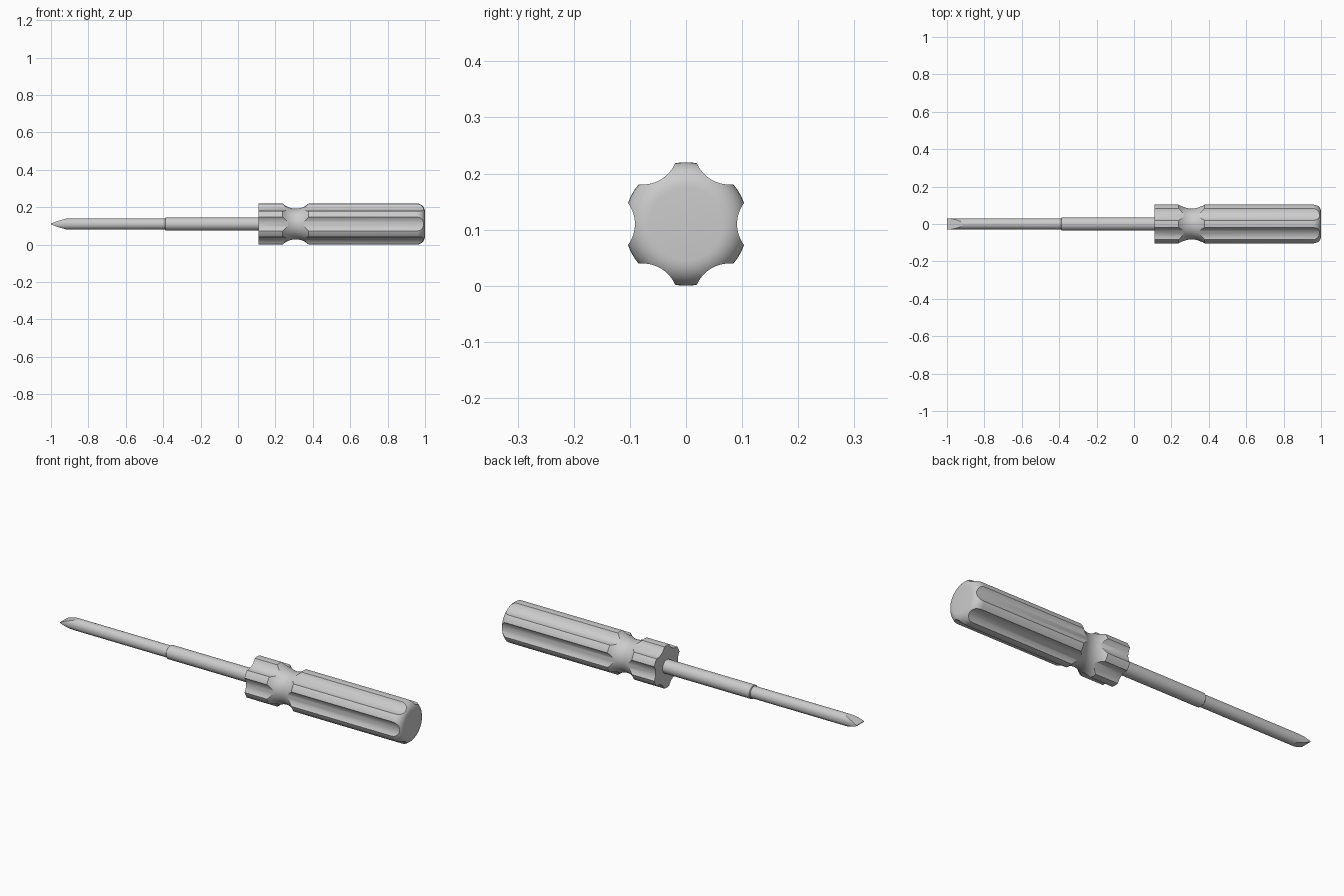
import bpy, bmesh, math

if "Cube" in bpy.data.objects:
    bpy.data.objects.remove(bpy.data.objects["Cube"], do_unlink=True)

R = 0.11          # handle radius, also the height of the axis
AXIS = R

grey = bpy.data.materials.new("plain grey")
grey.use_nodes = True
grey.diffuse_color = (0.6, 0.6, 0.6, 1)
grey.node_tree.nodes["Principled BSDF"].inputs["Base Color"].default_value = (0.6, 0.6, 0.6, 1)


def finish(name, bm):
    bmesh.ops.recalc_face_normals(bm, faces=bm.faces)
    mesh = bpy.data.meshes.new(name)
    bm.to_mesh(mesh)
    bm.free()
    mesh.materials.append(grey)
    ob = bpy.data.objects.new(name, mesh)
    bpy.context.collection.objects.link(ob)
    return ob


def add_lathe(bm, profile, sides, cy=0.0, cz=AXIS):
    """Rings of (x, radius) about an axis along x, capped at both ends."""
    rings = []
    for x, r in profile:
        angles = [math.tau * i / sides for i in range(sides)]
        rings.append([bm.verts.new((x, cy + r * math.cos(a), cz + r * math.sin(a))) for a in angles])
    for a, b in zip(rings, rings[1:]):
        for i in range(sides):
            j = (i + 1) % sides
            bm.faces.new((a[i], a[j], b[j], b[i]))
    bm.faces.new(rings[0])
    bm.faces.new(rings[-1])


def activate(ob):
    bpy.ops.object.select_all(action='DESELECT')
    ob.select_set(True)
    bpy.context.view_layer.objects.active = ob


def cut(ob, tool, operation):
    mod = ob.modifiers.new("cut", 'BOOLEAN')
    mod.operation = operation
    mod.solver = 'EXACT'
    mod.object = tool
    activate(ob)
    bpy.ops.object.modifier_apply(modifier=mod.name)
    bpy.data.objects.remove(tool, do_unlink=True)


def smooth(ob):
    activate(ob)
    bpy.ops.object.shade_smooth_by_angle(angle=math.radians(30))


# Handle: collar, concave neck, grip and rounded butt
neck_mid, neck_half, neck_sag = 0.308, 0.07, 0.028
neck_r = (neck_half ** 2 + neck_sag ** 2) / (2 * neck_sag)
spread = math.asin(neck_half / neck_r)
profile = [(0.11, R)]
for i in range(13):
    t = spread * (i / 6 - 1)
    profile.append((neck_mid + neck_r * math.sin(t), R - neck_sag + neck_r * (1 - math.cos(t))))
fillet = 0.045
for i in range(9):
    t = math.pi / 2 * i / 8
    profile.append((1 - fillet + fillet * math.sin(t), R - fillet + fillet * math.cos(t)))
bm = bmesh.new()
add_lathe(bm, profile, 96)
handle = finish("handle", bm)

# Six round flutes along the handle
bm = bmesh.new()
for k in range(6):
    a = math.tau * k / 6
    d = 0.154
    add_lathe(bm, [(0.05, 0.063), (1.1, 0.063)], 64, d * math.cos(a), AXIS + d * math.sin(a))
flutes = finish("flute_cutter", bm)
flutes.hide_render = True
cut(handle, flutes, 'DIFFERENCE')
smooth(handle)

# Thick sleeve of the shaft
bm = bmesh.new()
add_lathe(bm, [(-0.39, 0.032), (-0.387, 0.035), (0.12, 0.035)], 48)
smooth(finish("shaft_sleeve", bm))

# Thin blade shaft, trimmed to a flat wedge tip
bm = bmesh.new()
add_lathe(bm, [(-1, 0.03), (-0.38, 0.03)], 48)
blade = finish("blade", bm)
half = [(-1, 0.002), (-0.965, 0.016), (-0.9, 0.034), (-0.3, 0.034)]
outline = half + [(x, -z) for x, z in reversed(half)]
bm = bmesh.new()
base = bm.faces.new([bm.verts.new((x, -0.1, AXIS + z)) for x, z in outline])
new = bmesh.ops.extrude_face_region(bm, geom=[base])["geom"]
bmesh.ops.translate(bm, vec=(0, 0.2, 0), verts=[v for v in new if isinstance(v, bmesh.types.BMVert)])
wedge = finish("wedge_cutter", bm)
wedge.hide_render = True
cut(blade, wedge, 'INTERSECT')
activate(blade)
bpy.ops.object.shade_smooth_by_angle(angle=math.radians(12))
